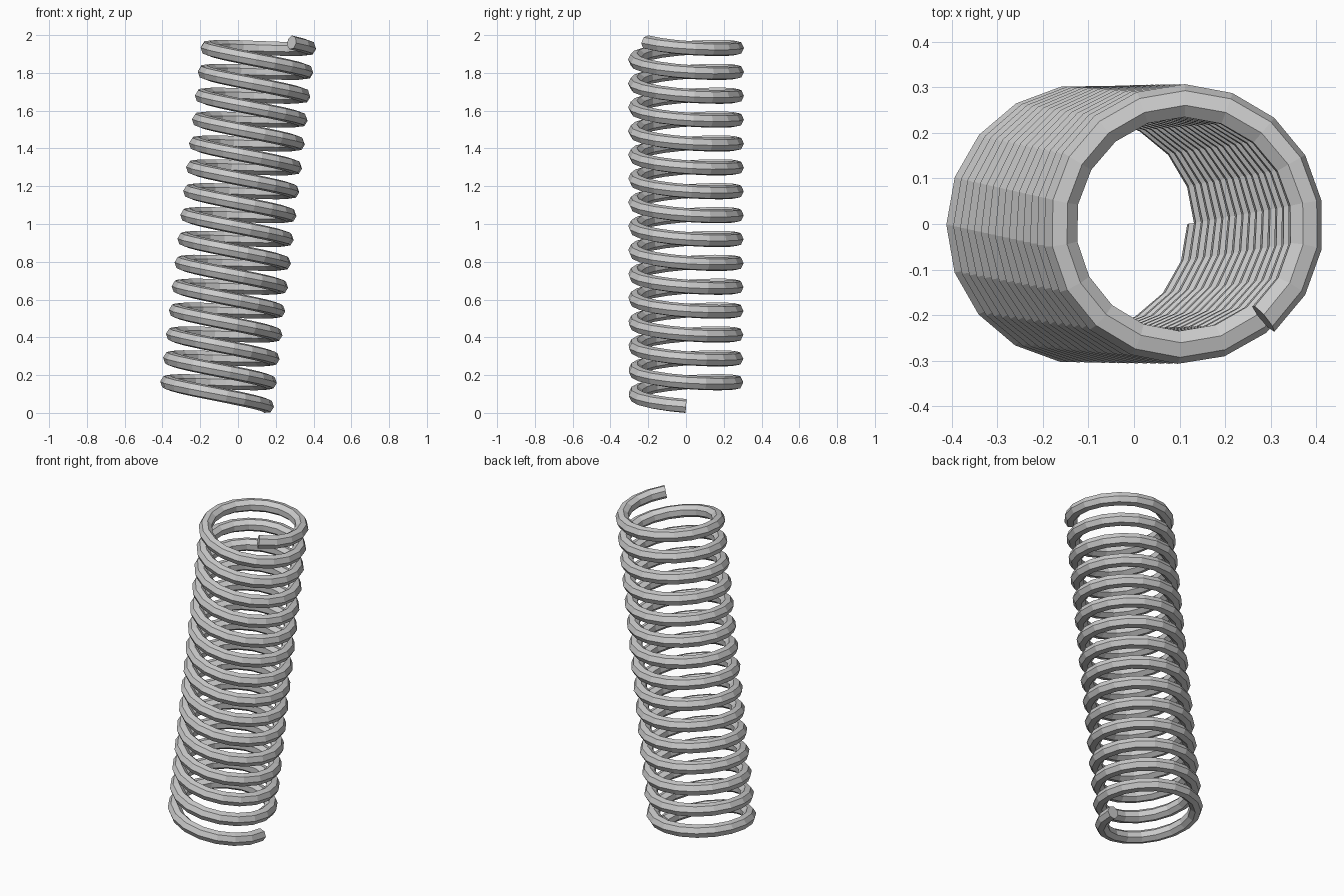
import bpy, bmesh
from math import sin, cos, pi, radians
from mathutils import Vector, Matrix

if "Cube" in bpy.data.objects:
    bpy.data.objects.remove(bpy.data.objects["Cube"])

COIL_R, WIRE_R = 0.269, 0.038
PITCH, TURNS = 0.1273, 15.14
SEGS, SIDES = 18, 7          # low-poly: segments per turn, wire sides
TILT = radians(6.8)

steps = round(TURNS * SEGS)
length = PITCH * TURNS
tilt = Matrix.Rotation(TILT, 4, 'Y')

bm = bmesh.new()
rings = []
# Sweep the wire section along a clockwise helix
for i in range(steps + 1):
    t = TURNS * i / steps
    a = -2 * pi * t
    out = Vector((cos(a), sin(a), 0))
    along = Vector((sin(a) * 2 * pi * COIL_R, -cos(a) * 2 * pi * COIL_R, PITCH)).normalized()
    side = out.cross(along)
    centre = out * COIL_R + Vector((0, 0, PITCH * t - length / 2))
    ring = []
    for k in range(SIDES):
        b = 2 * pi * k / SIDES
        ring.append(bm.verts.new(tilt @ (centre + (out * cos(b) + side * sin(b)) * WIRE_R)))
    rings.append(ring)
for r0, r1 in zip(rings, rings[1:]):
    for k in range(SIDES):
        n = (k + 1) % SIDES
        bm.faces.new((r0[k], r0[n], r1[n], r1[k]))
# Cut ends
bm.faces.new(rings[0])
bm.faces.new(rings[-1])
bmesh.ops.recalc_face_normals(bm, faces=bm.faces)

# Stand on the ground, centred
lo = [min(v.co[i] for v in bm.verts) for i in range(3)]
hi = [max(v.co[i] for v in bm.verts) for i in range(3)]
bmesh.ops.translate(bm, verts=bm.verts,
                    vec=(-(lo[0] + hi[0]) / 2, -(lo[1] + hi[1]) / 2, -lo[2]))

mesh = bpy.data.meshes.new("coil_spring")
bm.to_mesh(mesh)
bm.free()
bpy.context.collection.objects.link(bpy.data.objects.new("coil_spring", mesh))
